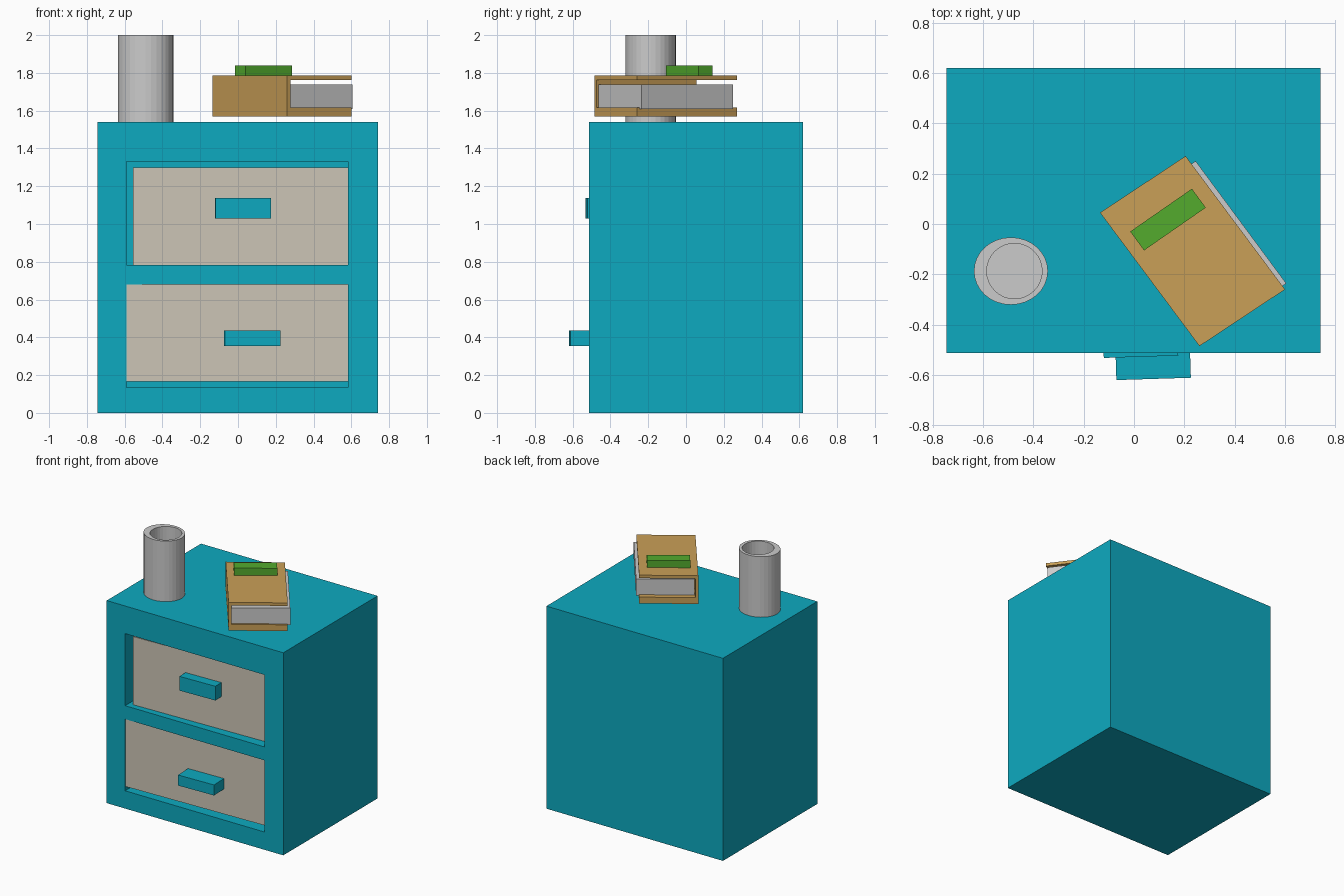
import bpy, bmesh, math
from mathutils import Vector, Matrix

if "Cube" in bpy.data.objects:
    bpy.data.objects.remove(bpy.data.objects["Cube"])


def material(name, rgb):
    m = bpy.data.materials.new(name)
    m.diffuse_color = (*rgb, 1)
    m.use_nodes = True
    m.node_tree.nodes["Principled BSDF"].inputs["Base Color"].default_value = m.diffuse_color
    return m


TEAL = material("teal_paint", (0.004, 0.40, 0.53))
BEIGE = material("beige_wood", (0.61, 0.56, 0.47))
BROWN = material("brown_cover", (0.59, 0.35, 0.095))
GREEN = material("green_paint", (0.087, 0.41, 0.027))


def finish(name, bm, mat=None):
    bmesh.ops.recalc_face_normals(bm, faces=bm.faces)
    me = bpy.data.meshes.new(name)
    bm.to_mesh(me)
    bm.free()
    ob = bpy.data.objects.new(name, me)
    bpy.context.collection.objects.link(ob)
    if mat:
        me.materials.append(mat)
    return ob


def box(name, x, y, z, mat=None, turn=None):
    """Box from (min, max) ranges, optionally turned about a vertical pivot."""
    bm = bmesh.new()
    bmesh.ops.create_cube(bm, size=1)
    for v in bm.verts:
        v.co = [r[0] + (c + 0.5) * (r[1] - r[0]) for c, r in zip(v.co, (x, y, z))]
    if turn:
        angle, pivot = turn
        bmesh.ops.rotate(bm, verts=bm.verts, cent=pivot,
                         matrix=Matrix.Rotation(math.radians(angle), 3, 'Z'))
    return finish(name, bm, mat)


def sweep(name, profile, origin, u, v, mat=None):
    """Profile of (fraction along u, height), extruded along v."""
    bm = bmesh.new()
    o, u, v = (Vector((*p, 0)) for p in (origin, u, v))
    face = bm.faces.new([bm.verts.new(o + u * s + Vector((0, 0, z))) for s, z in profile])
    new = bmesh.ops.extrude_face_region(bm, geom=[face])["geom"]
    bmesh.ops.translate(bm, vec=v, verts=[g for g in new if isinstance(g, bmesh.types.BMVert)])
    return finish(name, bm, mat)


# Cabinet body with two drawer recesses
FRONT = -0.513
body = box("cabinet_body", (-0.745, 0.74), (FRONT, 0.62), (0, 1.54), TEAL)
for z in ((0.135, 0.68), (0.782, 1.33)):
    cutter = box("recess_cutter", (-0.59, 0.582), (FRONT - 0.1, FRONT + 0.15), z)
    cutter.hide_render = True
    mod = body.modifiers.new("recess", 'BOOLEAN')
    mod.operation, mod.solver, mod.object = 'DIFFERENCE', 'EXACT', cutter
    bpy.context.view_layer.objects.active = body
    bpy.ops.object.modifier_apply(modifier=mod.name)
    bpy.data.objects.remove(cutter)

# Drawers, each a little crooked, with a block handle
for label, left, y, z, hx, hy, hz in (
        ("lower", -0.62, -0.508, (0.165, 0.72), (-0.07, 0.226), -0.62, (0.355, 0.435)),
        ("upper", -0.555, -0.468, (0.74, 1.30), (-0.12, 0.176), -0.532, (1.03, 1.138))):
    box(label + "_drawer", (left, 0.62), (y, y + 0.07), z, BEIGE, (1.5, (left, y, 0)))
    box(label + "_handle", hx, (hy, y + 0.04), hz, TEAL, (1.8, (hx[0], hy, 0)))

# Slightly oval cup with an off-centre bore
bm = bmesh.new()
SIDES = 32


def ring(cx, cy, rx, ry, z):
    return [bm.verts.new((cx + rx * math.cos(t), cy + ry * math.sin(t), z))
            for t in (2 * math.pi * i / SIDES for i in range(SIDES))]


rings = [ring(-0.489, -0.187, 0.147, 0.134, 1.54), ring(-0.489, -0.187, 0.147, 0.134, 2.0),
         ring(-0.475, -0.187, 0.11, 0.11, 2.0), ring(-0.475, -0.187, 0.11, 0.11, 1.58)]
for a, b in zip(rings, rings[1:]):
    for i in range(SIDES):
        j = (i + 1) % SIDES
        bm.faces.new((a[i], a[j], b[j], b[i]))
bm.faces.new(rings[0])
bm.faces.new(rings[-1])
finish("cup", bm)

# Book: cover with C-shaped section, and page block
U, V = (0.34, 0.225), (0.395, -0.53)
sweep("book_cover", [(0, 1.57), (1, 1.57), (1, 1.618), (0.05, 1.618),
                     (0.05, 1.762), (1, 1.762), (1, 1.785), (0, 1.785)],
      (-0.135, 0.045), U, V, BROWN)
sweep("book_pages", [(0, 1.61), (1, 1.61), (1, 1.738), (0, 1.738)],
      (-0.089, 0.022), (0.334, 0.228), (0.36, -0.486))

# Green eraser lying on the book
sweep("eraser", [(0, 1.785), (1, 1.785), (1, 1.84), (0, 1.84)],
      (-0.015, -0.03), (0.245, 0.17), (0.055, -0.075), GREEN)
